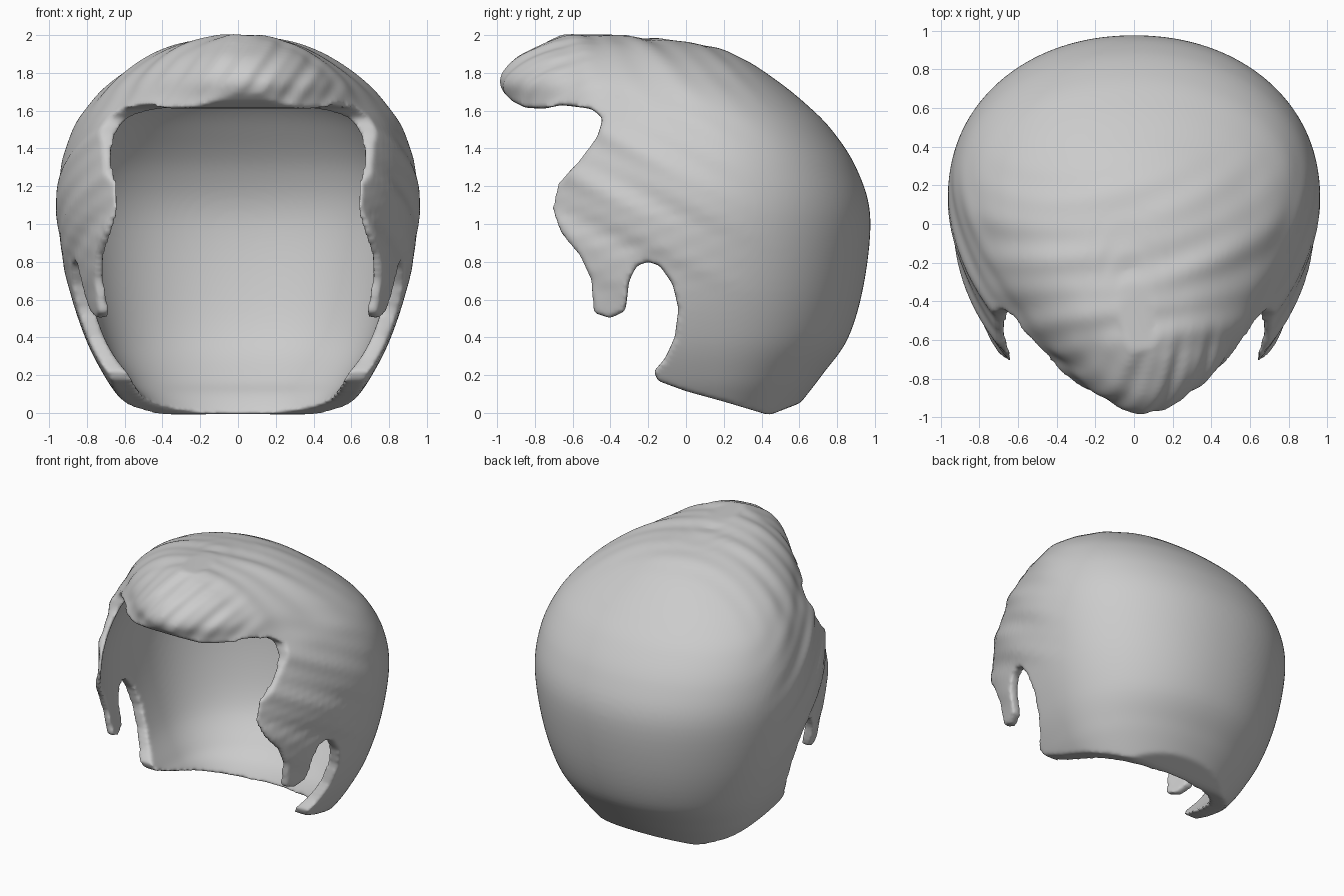
import bpy, bmesh, math
from mathutils import Vector

if "Cube" in bpy.data.objects:
    bpy.data.objects.remove(bpy.data.objects["Cube"])

SIDES = 144

# Ring table: height, half width, front y, widest y, back y, front roundness
OUTER = [
    (-.12, .46, -.8, .15, .47, 2), (.07, .62, -.95, .15, .62, 2), (.2, .71, -1.1, .15, .72, 2),
    (.4, .81, -1.2, .15, .86, 1.9), (.7, .905, -1.2, .15, .945, 1.8), (1.05, .96, -1.13, .15, .975, 1.8),
    (1.3, .94, -1.08, .15, .9, 1.8), (1.5, .87, -1.02, .12, .77, 1.8), (1.64, .78, -.96, .05, .63, 1.7),
    (1.76, .66, -.985, -.05, .48, 1.65), (1.87, .5, -.91, -.15, .31, 1.7), (1.95, .32, -.77, -.3, .09, 1.8),
    (2.0, .1, -.66, -.5, -.36, 2)]
INNER = [(z - .02, w - .105, yf + .05, yc, yb - .1, 2.1) for z, w, yf, yc, yb, e in OUTER[:7]]
INNER[:3] = [(-.3, .3, -.7, .1, .26, 2), (.05, .48, -.9, .1, .46, 2), (.18, .58, -1, .12, .6, 2)]
INNER += [(1.5, .75, -.83, .1, .65, 2.2), (1.64, .65, -.53, .03, .52, 2.3),
          (1.76, .47, -.44, 0, .35, 2), (1.82, .15, -.22, 0, .12, 2)]

# Side outline of the face opening, ears and neckline (y, z)
OPENING = [
    (-1.4, 1.71), (-.98, 1.71), (-.92, 1.65), (-.85, 1.615), (-.75, 1.61), (-.66, 1.63), (-.5, 1.61),
    (-.44, 1.56), (-.47, 1.46), (-.57, 1.33), (-.68, 1.21), (-.71, 1.08), (-.66, .95), (-.56, .83),
    (-.5, .7), (-.49, .53), (-.4, .5), (-.32, .54), (-.3, .7), (-.26, .78), (-.2, .8), (-.14, .78),
    (-.07, .68), (-.04, .55), (-.06, .4), (-.11, .29), (-.17, .22), (-.15, .17), (0, .115), (.2, .06),
    (.44, -.012), (.6, .05), (.8, .06), (.8, -.5), (-1.4, -.5)]


def spline(rows, steps):
    """Smoothly interpolate between table rows."""
    out = []
    for i in range(len(rows) - 1):
        a, b, c, d = (rows[min(max(i + k, 0), len(rows) - 1)] for k in (-1, 0, 1, 2))
        for step in range(steps):
            t = step / steps
            out.append([q + .5 * t * (r - p + t * (2 * p - 5 * q + 4 * r - s + t * (3 * (q - r) + s - p)))
                        for p, q, r, s in zip(a, b, c, d)])
    return out + [list(rows[-1])]


def finish(bm, name):
    bmesh.ops.recalc_face_normals(bm, faces=bm.faces)
    mesh = bpy.data.meshes.new(name)
    bm.to_mesh(mesh)
    bm.free()
    ob = bpy.data.objects.new(name, mesh)
    bpy.context.collection.objects.link(ob)
    return ob


def smoothstep(a, b, v):
    t = min(max((v - a) / (b - a), 0), 1)
    return t * t * (3 - 2 * t)


def strands(p):
    """Depth of the combed waves: diagonal on the sides, swept around the crown on top."""
    top = smoothstep(1.45, 1.75, p.z)
    front = smoothstep(-.45, -.75, p.y)
    side = math.sin(17 * (p.z + .6 * p.y) + 2 * p.y) + .5 * math.sin(41 * (p.z + .5 * p.y))
    r = (p - Vector((-.25, .6, 1.3))).length
    crown = .6 * math.sin(27 * r + 2 * p.x) + .5 * math.sin(50 * r - 4 * p.x)
    fringe = .7 * math.sin(30 * (p.x - .8 * p.z)) + .5 * math.sin(57 * (p.x - .7 * p.z))
    fade = smoothstep(.5, -.3, p.y) * smoothstep(.5, .9, p.z)
    return .009 * fade * (side * (1 - top) + top * (crown * (1 - front) + fringe * front))


def loft(rows, name, combed=False):
    bm = bmesh.new()
    rings = []
    for z, w, yf, yc, yb, e in spline(rows, 6):
        ring = []
        for i in range(SIDES):
            a = math.tau * i / SIDES
            c, s = math.cos(a), math.sin(a)
            k = 2 / (2.1 if s > 0 else e)
            x = math.copysign(abs(c) ** k, c) * w
            y = yc + abs(s) ** k * ((yb if s > 0 else yf) - yc)
            if combed:  # fringe leans to one side
                x += .05 * smoothstep(-.3, -.8, y) * smoothstep(1.5, 1.75, z)
            ring.append(bm.verts.new((x, y, z)))
        rings.append(ring)
    for lo, hi in zip(rings, rings[1:]):
        for i in range(SIDES):
            j = (i + 1) % SIDES
            bm.faces.new((lo[i], lo[j], hi[j], hi[i]))
    bm.faces.new(rings[0])
    bm.faces.new(rings[-1])
    bmesh.ops.recalc_face_normals(bm, faces=bm.faces)
    bm.normal_update()
    if combed:
        for v, n in [(v, v.normal.copy()) for v in bm.verts]:
            v.co += n * strands(v.co)
    return finish(bm, name)


hair = loft(OUTER, "hair_shell", True)
cavity = loft(INNER, "head_cavity_cutter")

# Cutter for the face, ears and neckline
bm = bmesh.new()
face = bm.faces.new([bm.verts.new((-1.5, y, z)) for y, z in OPENING])
ext = bmesh.ops.extrude_face_region(bm, geom=[face])
bmesh.ops.translate(bm, vec=(3, 0, 0), verts=[g for g in ext["geom"] if isinstance(g, bmesh.types.BMVert)])
opening = finish(bm, "opening_cutter")

# Hollow the shell, cut the opening, then round the rims
for cutter in (cavity, opening):
    mod = hair.modifiers.new(cutter.name, "BOOLEAN")
    mod.operation, mod.solver, mod.object = "DIFFERENCE", "EXACT", cutter
remesh = hair.modifiers.new("even_surface", "REMESH")
remesh.mode, remesh.voxel_size = "VOXEL", .015
soften = hair.modifiers.new("soft_rims", "SMOOTH")
soften.factor, soften.iterations = .5, 8

bpy.context.view_layer.update()
done = bpy.data.meshes.new_from_object(hair.evaluated_get(bpy.context.evaluated_depsgraph_get()))
hair.modifiers.clear()
hair.data = done
for cutter in (cavity, opening):
    bpy.data.objects.remove(cutter)

# Plain grey material
mat = bpy.data.materials.new("light_grey")
mat.use_nodes = True
mat.diffuse_color = (.6, .6, .6, 1)
mat.node_tree.nodes["Principled BSDF"].inputs["Base Color"].default_value = (.6, .6, .6, 1)
done.materials.clear()
done.materials.append(mat)
for p in done.polygons:
    p.use_smooth = True
    p.material_index = 0
